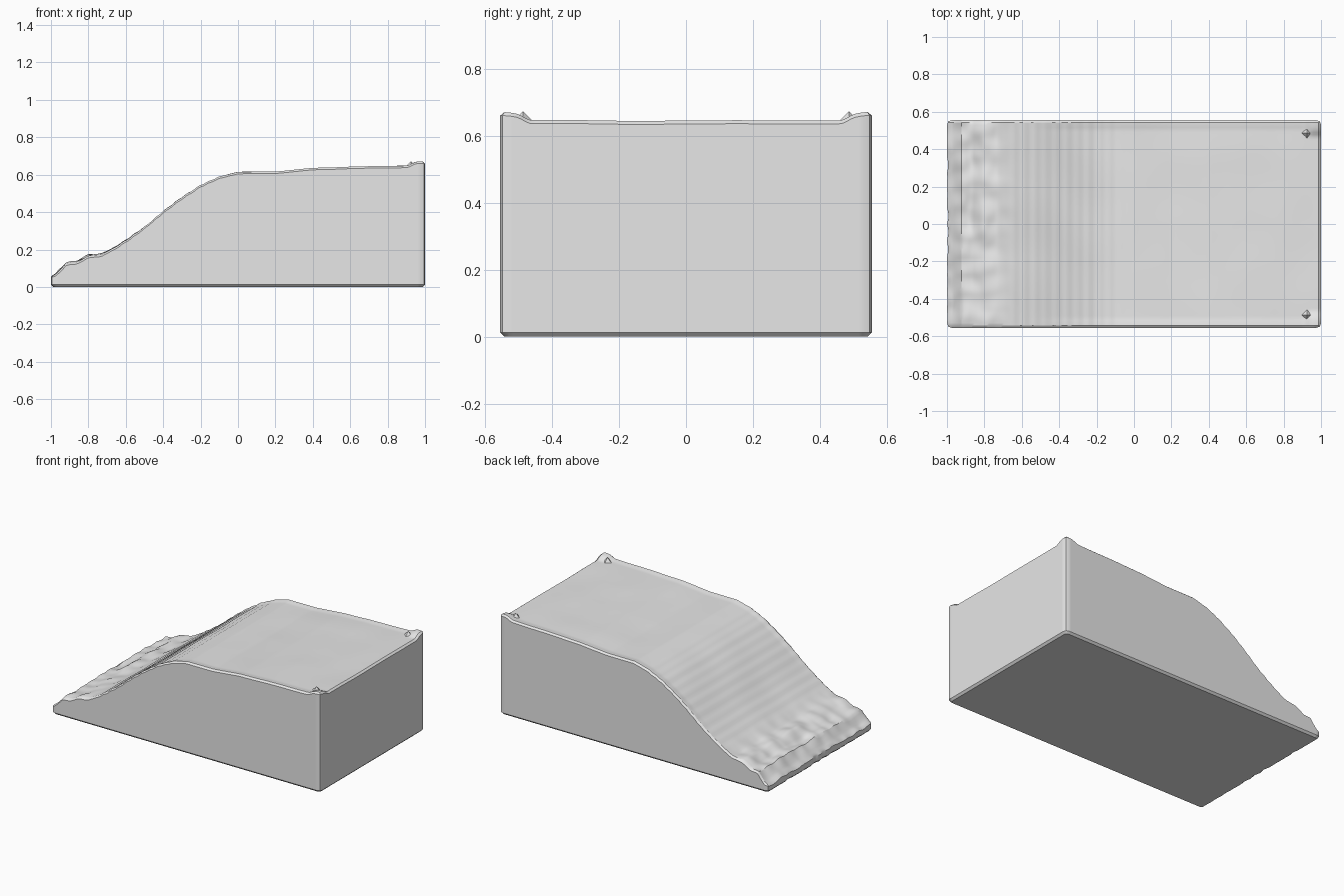
import bpy
import bmesh
import math
from mathutils import Vector, noise

cube = bpy.data.objects.get("Cube")
if cube:
    bpy.data.objects.remove(cube, do_unlink=True)

HALF_X, HALF_Y, CHAMFER = 1.0, 0.555, 0.013
PROFILE = [(-1, .05), (-.97, .07), (-.92, .125), (-.87, .13), (-.8, .165),
           (-.73, .175), (-.67, .205), (-.6, .25), (-.5, .32), (-.4, .4),
           (-.3, .475), (-.2, .54), (-.1, .585), (0, .61), (.2, .612),
           (.4, .63), (.6, .638), (1, .646)]


def ramp(a, b, t):
    t = min(1, max(0, (t - a) / (b - a)))
    return t * t * (3 - 2 * t)


def profile_height(x):
    for (xa, za), (xb, zb) in zip(PROFILE, PROFILE[1:]):
        if x <= xb:
            return za + (zb - za) * (x - xa) / (xb - xa)
    return PROFILE[-1][1]


def surface_height(x, y):
    z = profile_height(x)
    rough = 1 - ramp(-.85, -.6, x)
    # gentle undulation, stronger at the toe of the ramp
    z += .004 * noise.noise(Vector((x * 4, y * 4, 1)))
    z += .016 * rough * noise.noise(Vector((x * 13, y * 11, 5)))
    # shallow cross ridges on the slope
    slope = ramp(-.75, -.6, x) * (1 - ramp(-.2, 0, x))
    z += .002 * slope * math.sin(x * 110)
    # raised side lips and swollen rear corners
    z += .005 * ramp(.5, .54, abs(y)) * ramp(-.6, -.3, x)
    z += .02 * ramp(.9, .96, x) * ramp(.46, .51, abs(y))
    return z


def make_material(name, value):
    mat = bpy.data.materials.new(name)
    mat.use_nodes = True
    color = (value, value, value, 1)
    mat.diffuse_color = color
    mat.node_tree.nodes["Principled BSDF"].inputs["Base Color"].default_value = color
    return mat


def finish(bm, name, mat):
    bmesh.ops.recalc_face_normals(bm, faces=bm.faces)
    mesh = bpy.data.meshes.new(name)
    bm.to_mesh(mesh)
    bm.free()
    obj = bpy.data.objects.new(name, mesh)
    bpy.context.collection.objects.link(obj)
    mesh.materials.append(mat)
    bpy.ops.object.select_all(action='DESELECT')
    obj.select_set(True)
    bpy.context.view_layer.objects.active = obj
    bpy.ops.object.shade_smooth_by_angle(angle=math.radians(30))
    return obj


def extrude_ring(bm, edges, move):
    result = bmesh.ops.extrude_edge_only(bm, edges=edges)["geom"]
    for v in result:
        if isinstance(v, bmesh.types.BMVert):
            move(v)
    return [e for e in result if isinstance(e, bmesh.types.BMEdge)]


inner_x, inner_y = HALF_X - CHAMFER, HALF_Y - CHAMFER


def outward(v):
    """Push a rim vertex out, cutting the vertical corners."""
    on_x = abs(v.co.x) > inner_x - 1e-4
    on_y = abs(v.co.y) > inner_y - 1e-4
    step = CHAMFER * (.5 if on_x and on_y else 1)
    if on_x:
        v.co.x += math.copysign(step, v.co.x)
    if on_y:
        v.co.y += math.copysign(step, v.co.y)
    if on_x and v.co.x < 0:
        # ragged lower lip
        v.co.x += .02 * abs(noise.noise(Vector((0, v.co.y * 11, 3)))) * (1 - abs(v.co.y))
    v.co.z -= CHAMFER * .8


def to_base(v):
    v.co.z = CHAMFER


def to_floor(v):
    v.co.z = 0
    v.co.x -= math.copysign(CHAMFER, v.co.x) if abs(v.co.x) > inner_x else 0
    v.co.y -= math.copysign(CHAMFER, v.co.y) if abs(v.co.y) > inner_y else 0


gray = make_material("plain gray", .8)

# Ramp block: sculpted top, chamfered rim, straight walls, flat underside
bm = bmesh.new()
bmesh.ops.create_grid(bm, x_segments=150, y_segments=84, size=1)
for v in bm.verts:
    v.co.x *= inner_x
    v.co.y *= inner_y
    v.co.z = surface_height(v.co.x, v.co.y)
rim = [e for e in bm.edges if e.is_boundary]
for move in (outward, to_base, to_floor):
    rim = extrude_ring(bm, rim, move)
bmesh.ops.contextual_create(bm, geom=rim)
finish(bm, "ramp_block", gray)

# Small pyramid studs on the rear corners
for side, y in (("left", .487), ("right", -.487)):
    bm = bmesh.new()
    bmesh.ops.create_cone(bm, cap_ends=True, segments=4, radius1=.03,
                          radius2=0, depth=.03)
    bmesh.ops.translate(bm, verts=bm.verts, vec=(.925, y, .658))
    finish(bm, "corner_stud_" + side, gray)
